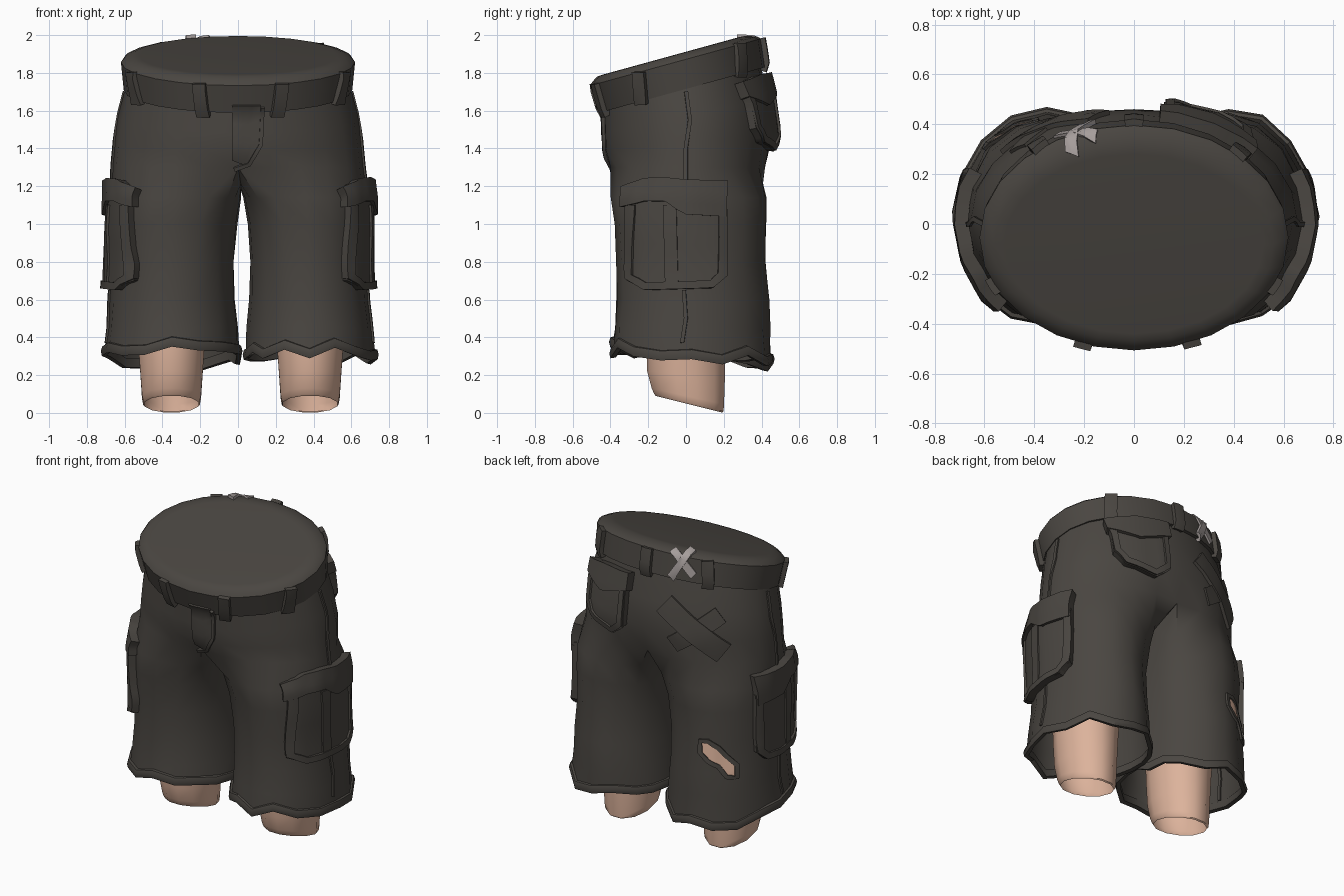
import bpy, bmesh, math, random
from mathutils import Vector
from mathutils.bvhtree import BVHTree

random.seed(4)
if "Cube" in bpy.data.objects:
    bpy.data.objects.remove(bpy.data.objects["Cube"])
made = []


def material(name, rgb):
    m = bpy.data.materials.new(name)
    m.use_nodes = True
    m.diffuse_color = (*rgb, 1)
    m.node_tree.nodes["Principled BSDF"].inputs["Base Color"].default_value = (*rgb, 1)
    return m


CLOTH = material("dark cloth", (0.068, 0.061, 0.053))
SKIN = material("skin", (0.72, 0.45, 0.33))
TAPE = material("pale tape", (0.38, 0.34, 0.33))


def add_object(name, bm, mat):
    bmesh.ops.recalc_face_normals(bm, faces=bm.faces)
    mesh = bpy.data.meshes.new(name)
    bm.to_mesh(mesh)
    bm.free()
    mesh.materials.append(mat)
    ob = bpy.data.objects.new(name, mesh)
    bpy.context.collection.objects.link(ob)
    made.append(ob)
    return ob


def bridge(bm, a, b, closed=True):
    n = len(a)
    for i in range(n if closed else n - 1):
        j = (i + 1) % n
        bm.faces.new((a[i], a[j], b[j], b[i]))


def loft(name, rings, mat, cap_end=False, loop=False):
    bm = bmesh.new()
    vs = [[bm.verts.new(p) for p in r] for r in rings]
    for a, b in zip(vs, vs[1:]):
        bridge(bm, a, b)
    if loop:
        bridge(bm, vs[-1], vs[0])
    if cap_end:
        bm.faces.new(vs[-1])
    return add_object(name, bm, mat)


def oval(cx, cy, rx, ry, z, tilt, degrees, inner_power=1.0):
    """Ellipse on a tilted plane; its -x half can be made squarer."""
    pts = []
    for d in degrees:
        c, s = math.cos(math.radians(d)), math.sin(math.radians(d))
        if c < 0:
            c, s = -abs(c) ** inner_power, math.copysign(abs(s) ** inner_power, s)
        y = cy + ry * s
        pts.append(Vector((cx + rx * c, y, z + tilt * y)))
    return pts


# Shorts body: hip rings that split into two legs at a shared crotch line
N, HALF, INNER = 24, 12, 5
bm = bmesh.new()
hip_degrees = [-90 + 360 / N * k for k in range(N)]
hips = [(-0.03, 0.585, 0.415, 1.775, 0.27, 0), (0, 0.635, 0.44, 1.57, 0.2, 0),
        (0.015, 0.655, 0.455, 1.43, 0.1, 0.02), (0.01, 0.667, 0.435, 1.3, 0, 0.09)]
prev = None
for cy, rx, ry, z, tilt, cleft in hips:
    pts = oval(0, cy, rx, ry, z, tilt, hip_degrees)
    for p in pts:
        p.y *= 1 - cleft * max(0, 1 - abs(p.x) / 0.25)
    ring = [bm.verts.new(p) for p in pts]
    if prev:
        bridge(bm, prev, ring)
    prev = ring
crotch = []
for i in range(INNER):
    t = (i + 1) / (INNER + 1) * 2 - 1
    crotch.append(bm.verts.new((0.015, -0.34 * t, 1.18 + 0.07 * t * t)))

leg_degrees = [-135 + 270 / HALF * i for i in range(HALF + 1)]
leg_degrees += [135 + 90 / (INNER + 1) * (i + 1) for i in range(INNER)]
legs = [(0.352, 0.325, 0.01, 0.41, 1.14, 0.7), (0.365, 0.315, 0.02, 0.40, 1.0, 0.85),
        (0.37, 0.31, 0.025, 0.39, 0.8, 0.95), (0.372, 0.318, 0.035, 0.40, 0.6, 1),
        (0.372, 0.33, 0.03, 0.41, 0.45, 1), (0.374, 0.343, 0.03, 0.42, 0.305, 1)]
hems = {}
for side, word, shift, slant in ((1, "left", 0, -0.06), (-1, "right", 0.018, -0.11)):
    upper = [prev[(side * i) % N] for i in range(HALF + 1)] + crotch
    for n, (cx, rx, cy, ry, z, power) in enumerate(legs):
        last = n == len(legs) - 1
        cx, rx = side * (cx - shift) + 0.006, rx + shift
        pts = oval(0, cy, rx, ry, z, slant if last else 0, leg_degrees, power)
        for i, p in enumerate(pts):
            wrinkle = 1 + random.uniform(-0.018, 0.018)
            p.x = cx + side * p.x * wrinkle
            p.y *= wrinkle
            if last:
                p.z += random.uniform(-0.025, 0.025)
                if side == 1 and i in (3, 8):
                    p.z += 0.05
        ring = [bm.verts.new(p) for p in pts]
        bridge(bm, upper, ring)
        upper = ring
    hems[word] = (pts, Vector((cx, 0.03, 0)))
body = add_object("shorts_body", bm, CLOTH)

# Rolled hem around each leg opening
for word, (pts, c) in hems.items():
    def grow(k, dz):
        return [Vector((c.x + (p.x - c.x) * k, c.y + (p.y - c.y) * k, p.z + dz)) for p in pts]
    loft(word + "_hem", [grow(0.96, -0.01), grow(1.03, -0.015), grow(1.045, 0.01),
                         grow(1.025, 0.035), grow(0.97, 0.04)], CLOTH, loop=True)

# Belt with the closed waist above it
TILT = 0.275
belt_rings = [(-0.02, 0.55, 0.40, 1.725), (-0.02, 0.605, 0.44, 1.715), (-0.055, 0.62, 0.452, 1.872),
              (-0.06, 0.605, 0.435, 1.89), (-0.08, 0.56, 0.39, 1.91), (-0.08, 0.52, 0.36, 1.912)]
belt = loft("belt", [oval(0, cy, rx, ry, z, TILT, hip_degrees) for cy, rx, ry, z in belt_rings],
            CLOTH, cap_end=True)

# Surface used for laying cloth pieces onto the shorts
surface = bmesh.new()
surface.from_mesh(body.data)
surface.from_mesh(belt.data)
tree = BVHTree.FromBMesh(surface)
surface.free()


def lay(name, grid, facing, thick, mat, flip=1, closed=False):
    """Drape a grid of (across, up) points on the surface and give it thickness."""
    d = Vector(facing).normalized()
    across = Vector((0, 0, 1)).cross(d).normalized()
    up = d.cross(across)
    bm = bmesh.new()
    rows = []
    for line in grid:
        row = []
        for u, v in line:
            start = across * u * flip + up * v + d * 3
            hit = tree.ray_cast(start, -d)[0]
            if hit is None:
                hit = tree.find_nearest(start - d * 2.55)[0]
            row.append(bm.verts.new(hit))
        rows.append(row)
    for a, b in zip(rows, rows[1:]):
        bridge(bm, a, b, False)
    if closed:
        bridge(bm, rows[-1], rows[0], False)
    ob = add_object(name, bm, mat)
    mod = ob.modifiers.new("thickness", "SOLIDIFY")
    mod.thickness, mod.offset = thick, 0
    bpy.context.view_layer.objects.active = ob
    bpy.ops.object.modifier_apply(modifier=mod.name)


def panel(name, columns, facing, thick, mat=CLOTH, flip=1, steps=3, rows=6):
    cols = []
    for a, b in zip(columns, columns[1:]):
        cols += [[p + (q - p) * s / steps for p, q in zip(a, b)] for s in range(steps)]
    cols.append(columns[-1])
    grid = [[(u, lo + (hi - lo) * r / rows) for r in range(rows + 1)] for u, lo, hi in cols]
    lay(name, grid, facing, thick, mat, flip)


def ribbon(name, path, width, facing, thick, mat=CLOTH, flip=1, closed=False):
    pts = [Vector(p) for p in path]
    ends = pts[1:] + pts[:1] if closed else pts[1:]
    line = []
    for a, b in zip(pts, ends):
        k = max(1, round((b - a).length / 0.04))
        line += [a.lerp(b, s / k) for s in range(k)]
    if not closed:
        line.append(pts[-1])
    grid = []
    n = len(line)
    for i, p in enumerate(line):
        before = line[i - 1] if closed or i else p
        after = line[(i + 1) % n] if closed or i < n - 1 else p
        t = (after - before).normalized()
        side = Vector((-t.y, t.x)) * width / 2
        grid.append([p + side * s for s in (-1, 0, 1)])
    lay(name, grid, facing, thick, mat, flip, closed)


# Cargo pockets and side seams
for side, word in ((1, "left"), (-1, "right")):
    out = (side, 0, 0)
    panel(word + "_cargo_pocket", [(-0.29, 0.7, 1.12), (-0.2, 0.65, 1.15), (0.14, 0.66, 1.1),
                                   (0.2, 0.72, 1.1)], out, 0.07, flip=side)
    ribbon(word + "_cargo_rim", [(-0.27, 1.1), (-0.275, 0.72), (-0.2, 0.67), (0.13, 0.68),
                                 (0.18, 0.73), (0.18, 1.08)], 0.04, out, 0.095, flip=side)
    ribbon(word + "_cargo_pleat", [(-0.07, 0.69), (-0.08, 1.1)], 0.07, out, 0.085, flip=side)
    panel(word + "_cargo_flap", [(-0.31, 1.09, 1.18), (-0.2, 1.12, 1.23), (-0.1, 1.12, 1.24),
                                 (0, 1.05, 1.23), (0.2, 1.04, 1.22)], out, 0.11, flip=side)
    ribbon(word + "_side_seam", [(0, 1.7), (0.02, 1.55), (0, 1.4), (0, 1.2)], 0.02, out, 0.02, flip=side)
    ribbon(word + "_lower_seam", [(-0.01, 0.65), (0, 0.5), (-0.02, 0.37)], 0.02, out, 0.02, flip=side)

# Back pocket with flap
BACK = (0, 1, 0)
panel("back_pocket", [(-0.45, 1.5, 1.72), (-0.39, 1.43, 1.72), (-0.2, 1.39, 1.74),
                      (-0.12, 1.46, 1.74)], BACK, 0.08)
ribbon("back_pocket_rim", [(-0.435, 1.7), (-0.43, 1.51), (-0.38, 1.45), (-0.21, 1.415),
                           (-0.145, 1.47), (-0.14, 1.7)], 0.035, BACK, 0.105)
panel("back_pocket_flap", [(-0.46, 1.66, 1.74), (-0.3, 1.62, 1.78), (-0.1, 1.68, 1.79)], BACK, 0.12)

# Fly
FRONT = (0, -1, 0)
panel("fly_panel", [(-0.03, 1.34, 1.63), (0.05, 1.31, 1.63), (0.12, 1.4, 1.63)], FRONT, 0.02)
ribbon("fly_seam", [(0.13, 1.62), (0.12, 1.42), (0.06, 1.32), (-0.02, 1.29)], 0.02, FRONT, 0.035)

# Belt loops
for i, (x, y) in enumerate([(0.23, -0.47), (-0.2, -0.47), (0.57, -0.25), (-0.57, -0.25),
                            (0.42, 0.28), (-0.37, 0.3), (0, 0.39)]):
    z = 1.805 + TILT * y
    ribbon(f"belt_loop_{i + 1}", [(0, z - 0.1), (0, z + 0.07)], 0.07, (x, y, 0), 0.055)

# Crossed tape wrapped over the belt edge, and crossed patches on the seat
for s, word in ((1, "first"), (-1, "second")):
    ribbon(word + "_belt_tape", [(-0.07 * s, 1.25), (0.06 * s, 1.405)], 0.045,
           (-0.43, 0.68, 0.57), 0.03 + 0.008 * s, TAPE)
REAR = (-math.sin(0.57), math.cos(0.57), 0)
ribbon("long_patch", [(-0.11, 1.66), (0.06, 1.52), (0.25, 1.38)], 0.14, REAR, 0.04)
ribbon("short_patch", [(-0.06, 1.41), (0.23, 1.62)], 0.11, REAR, 0.025)

# Torn hole showing skin, with a frayed edge
hole = [(0.11, 0.74, 0.79), (0.16, 0.69, 0.795), (0.22, 0.66, 0.755), (0.27, 0.595, 0.7),
        (0.33, 0.59, 0.645)]
panel("torn_hole_skin", hole, REAR, 0.009, SKIN)
ribbon("torn_hole_edge", [(u, lo - 0.012) for u, lo, hi in hole]
       + [(u, hi + 0.012) for u, lo, hi in hole[::-1]], 0.028, REAR, 0.026, closed=True)

# Bare legs, open and cut at a slant below
angles = [15 + 30 * i for i in range(12)]
for cx, word in ((0.382, "left"), (-0.352, "right")):
    rings = [oval(cx, cy, rx, ry, z, t, angles) for cy, rx, ry, z, t in
             [(0.015, 0.148, 0.182, 0.05, -0.25), (0.015, 0.155, 0.19, 0.058, -0.25),
              (0.01, 0.162, 0.198, 0.09, -0.22), (0, 0.17, 0.213, 0.2, -0.1),
              (0, 0.182, 0.215, 0.36, 0), (0.01, 0.2, 0.23, 0.7, 0)]]
    loft(word + "_leg", rings, SKIN, cap_end=True)

# Smooth shading with sharp creases
bpy.ops.object.select_all(action="DESELECT")
for ob in made:
    ob.select_set(True)
bpy.context.view_layer.objects.active = body
bpy.ops.object.shade_smooth_by_angle(angle=math.radians(38))
